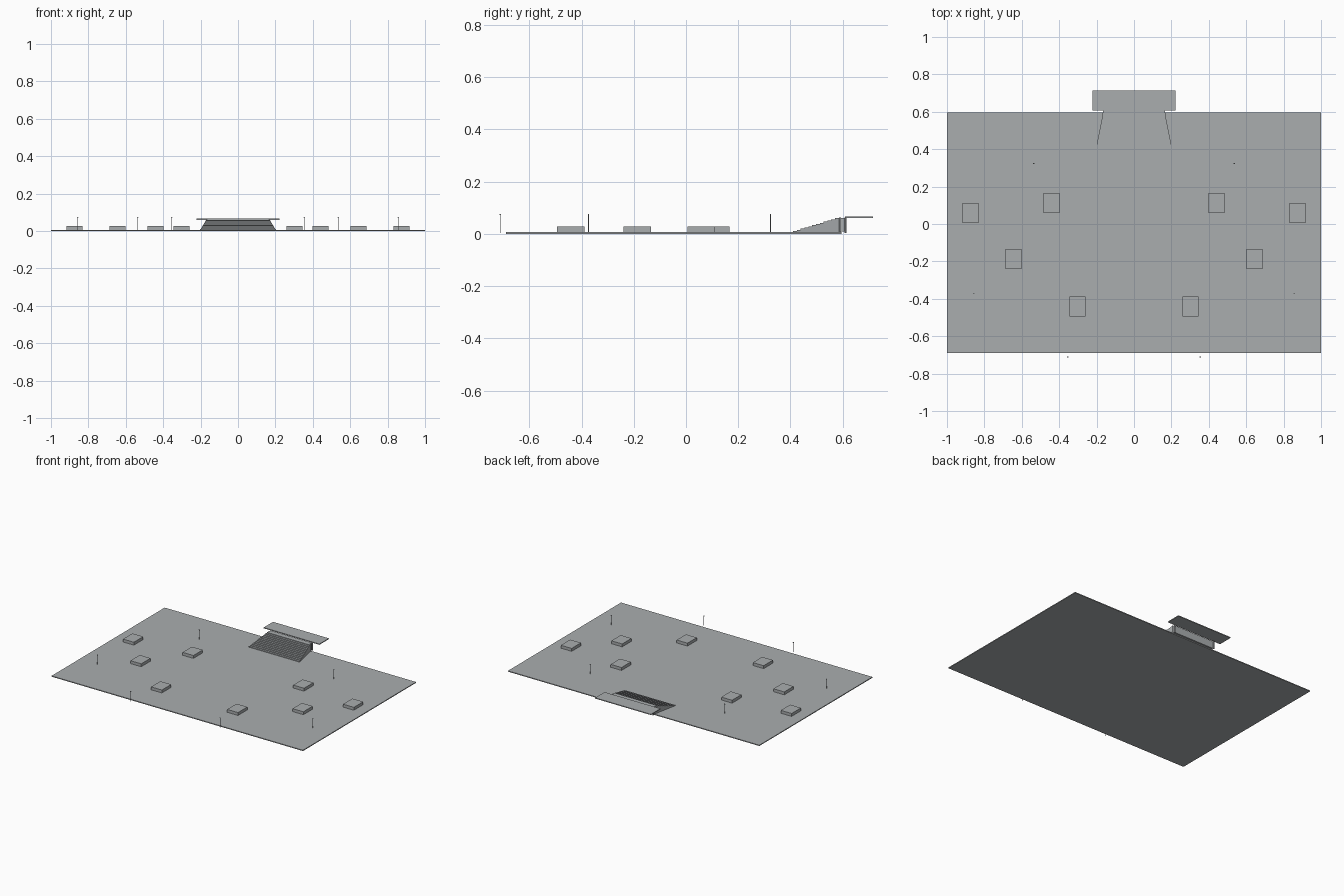
import bpy, bmesh, math

if "Cube" in bpy.data.objects:
    bpy.data.objects.remove(bpy.data.objects["Cube"])


def material(name, rgb):
    m = bpy.data.materials.new(name)
    m.diffuse_color = (*rgb, 1)
    m.use_nodes = True
    m.node_tree.nodes["Principled BSDF"].inputs["Base Color"].default_value = m.diffuse_color
    return m


GREY = material("concrete grey", (0.40, 0.42, 0.43))


def finish(name, bm):
    bmesh.ops.recalc_face_normals(bm, faces=bm.faces)
    me = bpy.data.meshes.new(name)
    bm.to_mesh(me)
    bm.free()
    me.materials.append(GREY)
    ob = bpy.data.objects.new(name, me)
    bpy.context.collection.objects.link(ob)
    return ob


def box(name, x0, x1, y0, y1, z0, z1):
    bm = bmesh.new()
    bmesh.ops.create_cube(bm, size=1)
    for v in bm.verts:
        v.co = ((x0 + x1) / 2 + v.co.x * (x1 - x0),
                (y0 + y1) / 2 + v.co.y * (y1 - y0),
                (z0 + z1) / 2 + v.co.z * (z1 - z0))
    return finish(name, bm)


def post(name, x, y, z0, z1, r):
    bm = bmesh.new()
    bmesh.ops.create_cone(bm, cap_ends=True, segments=8, radius1=r, radius2=r, depth=z1 - z0)
    bmesh.ops.translate(bm, verts=bm.verts, vec=(x, y, (z0 + z1) / 2))
    return finish(name, bm)


# Ground slab
TOP = 0.006
box("plaza_slab", -1, 1, -0.69, 0.595, 0, TOP)

# Low blocks, mirrored left and right
for x, y in [(0.875, 0.058), (0.44, 0.113), (0.645, -0.187), (0.303, -0.441)]:
    for s in (-1, 1):
        box("low_block", s * x - 0.043, s * x + 0.043, y - 0.053, y + 0.053, TOP - 0.002, 0.027)

# Lamp posts with small heads
for x, y in [(0.355, -0.711), (0.857, -0.373), (0.535, 0.324)]:
    for s in (-1, 1):
        post("lamp_post", s * x, y, 0.004, 0.074, 0.0016)
        box("lamp_head", s * x - 0.004, s * x + 0.004, y - 0.002, y + 0.002, 0.072, 0.075)

# Tapering flight of steps: stepped profile swept across the width
STEPS, Y0, Y1, HIGH = 12, 0.41, 0.585, 0.06
profile = [(Y0, 0.003)]
for i in range(STEPS):
    z = TOP + (HIGH - TOP) * (i + 1) / STEPS
    profile += [(Y0 + (Y1 - Y0) * i / STEPS, z), (Y0 + (Y1 - Y0) * (i + 1) / STEPS, z)]
profile.append((Y1, 0.003))
bm = bmesh.new()
sides = []
for s in (-1, 1):
    sides.append([bm.verts.new((s * (0.202 - 0.035 * (y - Y0) / (Y1 - Y0)), y, z)) for y, z in profile])
n = len(profile)
for ring in sides:
    bm.faces.new(ring)
for i in range(n):
    j = (i + 1) % n
    bm.faces.new((sides[0][i], sides[0][j], sides[1][j], sides[1][i]))
finish("steps", bm)

# Back wall of the steps, with a row of columns under the landing
box("back_wall", -0.165, 0.165, Y1 - 0.002, 0.606, 0.008, HIGH)
for s in (-1, 1):
    for y in (0.590, 0.611):
        post("end_column", s * 0.166, y, 0.004, HIGH + 0.002, 0.004)

# Overhanging landing
box("landing", -0.222, 0.222, 0.608, 0.715, 0.060, 0.066)
